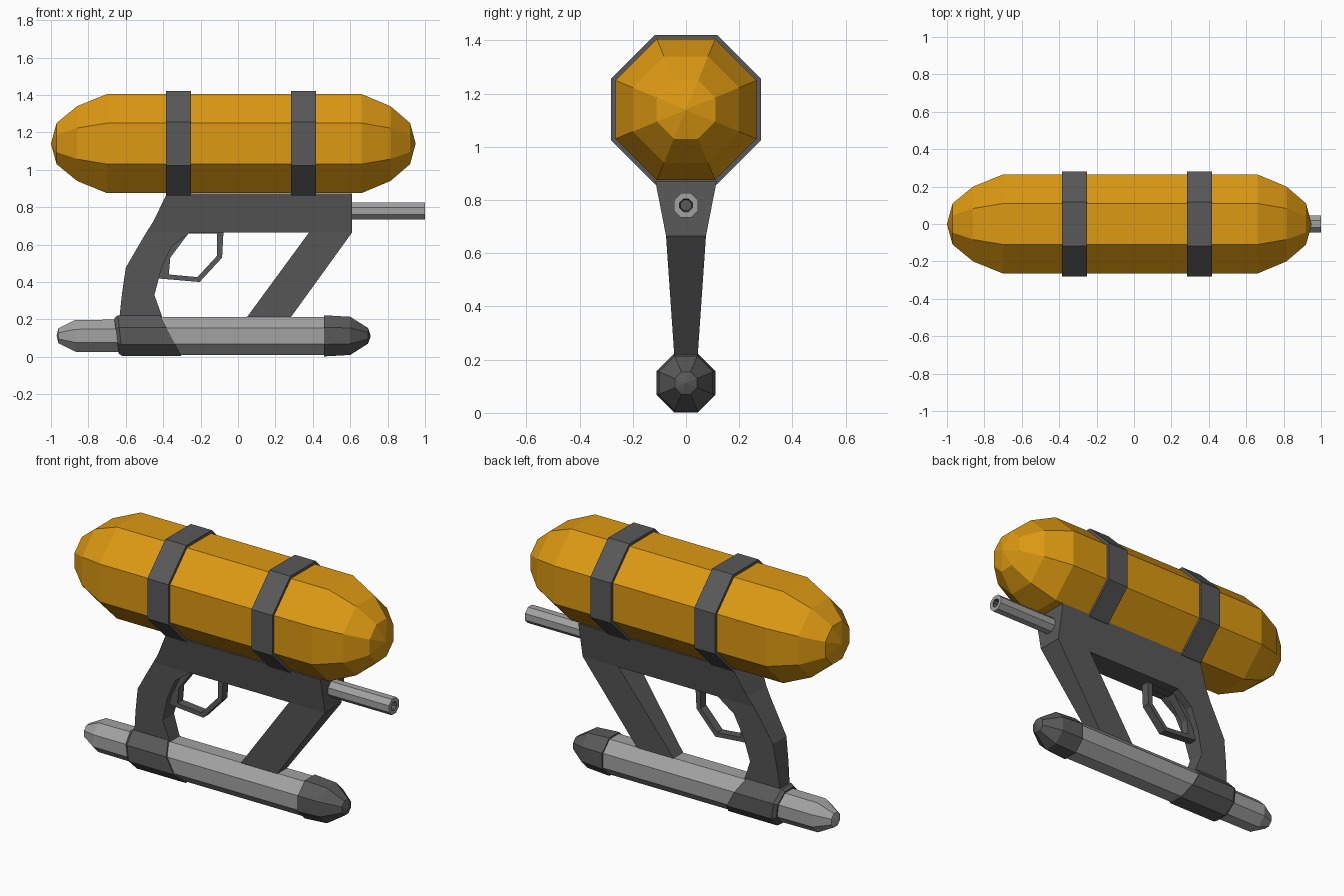
import bpy, bmesh, math

cube = bpy.data.objects.get("Cube")
if cube:
    bpy.data.objects.remove(cube)


def material(name, rgb):
    m = bpy.data.materials.new(name)
    m.use_nodes = True
    m.diffuse_color = (*rgb, 1)
    m.node_tree.nodes["Principled BSDF"].inputs["Base Color"].default_value = (*rgb, 1)
    return m


ORANGE = material("tank orange", (0.72, 0.32, 0.006))
DARK = material("dark grey", (0.1, 0.1, 0.1))
LIGHT = material("light grey", (0.36, 0.36, 0.36))


def finish(name, bm, mat):
    bmesh.ops.recalc_face_normals(bm, faces=bm.faces)
    mesh = bpy.data.meshes.new(name)
    bm.to_mesh(mesh)
    bm.free()
    mesh.materials.append(mat)
    ob = bpy.data.objects.new(name, mesh)
    bpy.context.collection.objects.link(ob)
    return ob


def skin(bm, loops, closed=False):
    """Bridge matching vertex loops with quads; cap both ends unless closed."""
    n = len(loops[0])
    pairs = list(zip(loops, loops[1:]))
    if closed:
        pairs.append((loops[-1], loops[0]))
    for a, b in pairs:
        for i in range(n):
            j = (i + 1) % n
            bm.faces.new((a[i], a[j], b[j], b[i]))
    if not closed:
        bm.faces.new(loops[0])
        bm.faces.new(loops[-1])


def octagon_tube(name, mat, z, rings):
    """Octagonal loft along x; rings are (x, flat-to-centre radius, lean)."""
    bm = bmesh.new()
    loops = []
    for x, apothem, *lean in rings:
        r = max(apothem, 0.001) / math.cos(math.pi / 8)
        tilt = lean[0] if lean else 0
        loop = []
        for k in range(8):
            a = math.pi / 4 * (k + 0.5)
            dz = r * math.sin(a)
            loop.append(bm.verts.new((x + tilt * dz, r * math.cos(a), z + dz)))
        loops.append(loop)
    skin(bm, loops)
    bmesh.ops.remove_doubles(bm, verts=bm.verts, dist=0.003)
    return finish(name, bm, mat)


def half_width(z):
    """The frame tapers from the wide top rail to the slim feet."""
    if z > 0.665:
        return 0.075 + (z - 0.665) * 0.195
    return 0.043 + (z - 0.2) * 0.069


def frame_part(name, rows):
    """Loft through rows of (back x, back z, front x, front z)."""
    bm = bmesh.new()
    loops = []
    for xa, za, xb, zb in rows:
        wa, wb = half_width(za), half_width(zb)
        corners = ((xa, -wa, za), (xb, -wb, zb), (xb, wb, zb), (xa, wa, za))
        loops.append([bm.verts.new(c) for c in corners])
    skin(bm, loops)
    return finish(name, bm, DARK)


# Large tank with two straps
TANK_Z = 1.14
octagon_tube("tank", ORANGE, TANK_Z, [
    (-1, 0), (-0.97, 0.11), (-0.86, 0.2), (-0.7, 0.265),
    (0.66, 0.265), (0.815, 0.2), (0.92, 0.11), (0.95, 0)])
for name, x in (("rear_strap", -0.317), ("front_strap", 0.35)):
    octagon_tube(name, DARK, TANK_Z, [(x - 0.067, 0.281), (x + 0.067, 0.281)])

# Frame: top rail, grip and slanted strut
frame_part("top_rail", [
    (-0.38, 0.872, 0.61, 0.872), (-0.455, 0.72, 0.61, 0.72), (-0.49, 0.665, 0.61, 0.665)])
frame_part("grip", [
    (-0.49, 0.665, -0.257, 0.665), (-0.54, 0.58, -0.355, 0.59), (-0.6, 0.476, -0.41, 0.47),
    (-0.62, 0.34, -0.447, 0.33), (-0.635, 0.2, -0.4, 0.2), (-0.635, 0.15, -0.39, 0.15)])
frame_part("front_strut", [
    (0.38, 0.665, 0.61, 0.665), (0.05, 0.215, 0.285, 0.215), (0.01, 0.16, 0.245, 0.16)])

# Trigger guard: closed loop of outer and inner outlines
outer = [(-0.077, 0.68), (-0.085, 0.53), (-0.205, 0.4), (-0.44, 0.42), (-0.42, 0.53), (-0.3, 0.68)]
inner = [(-0.112, 0.66), (-0.112, 0.54), (-0.217, 0.426), (-0.37, 0.44), (-0.362, 0.53), (-0.265, 0.66)]
bm = bmesh.new()
sections = []
for (xo, zo), (xi, zi) in zip(outer, inner):
    sections.append([bm.verts.new(c) for c in (
        (xo, -0.025, zo), (xi, -0.025, zi), (xi, 0.025, zi), (xo, 0.025, zo))])
skin(bm, sections, closed=True)
finish("trigger_guard", bm, DARK)

# Barrel with a dark bore
barrel = octagon_tube("barrel", LIGHT, 0.78, [
    (0.58, 0.046), (1, 0.046), (1, 0.024), (0.95, 0.02)])
barrel.data.materials.append(DARK)
for face in barrel.data.polygons:
    if 0.94 < face.center.x < 0.99:
        face.material_index = 1

# Lower tube with its collar and nose cap
LOWER_Z = 0.112
octagon_tube("lower_tube", LIGHT, LOWER_Z, [(-0.6, 0.102), (0.48, 0.102)])
octagon_tube("lower_tube_tail", LIGHT, LOWER_Z, [
    (-0.97, 0), (-0.96, 0.04), (-0.87, 0.085), (-0.6, 0.087)])
octagon_tube("collar", DARK, LOWER_Z, [
    (-0.65, 0.095, -0.12), (-0.63, 0.109, -0.12), (-0.36, 0.109, -0.53)])
octagon_tube("nose_cap", DARK, LOWER_Z, [
    (0.46, 0.11), (0.6, 0.102), (0.695, 0.042), (0.71, 0)])
